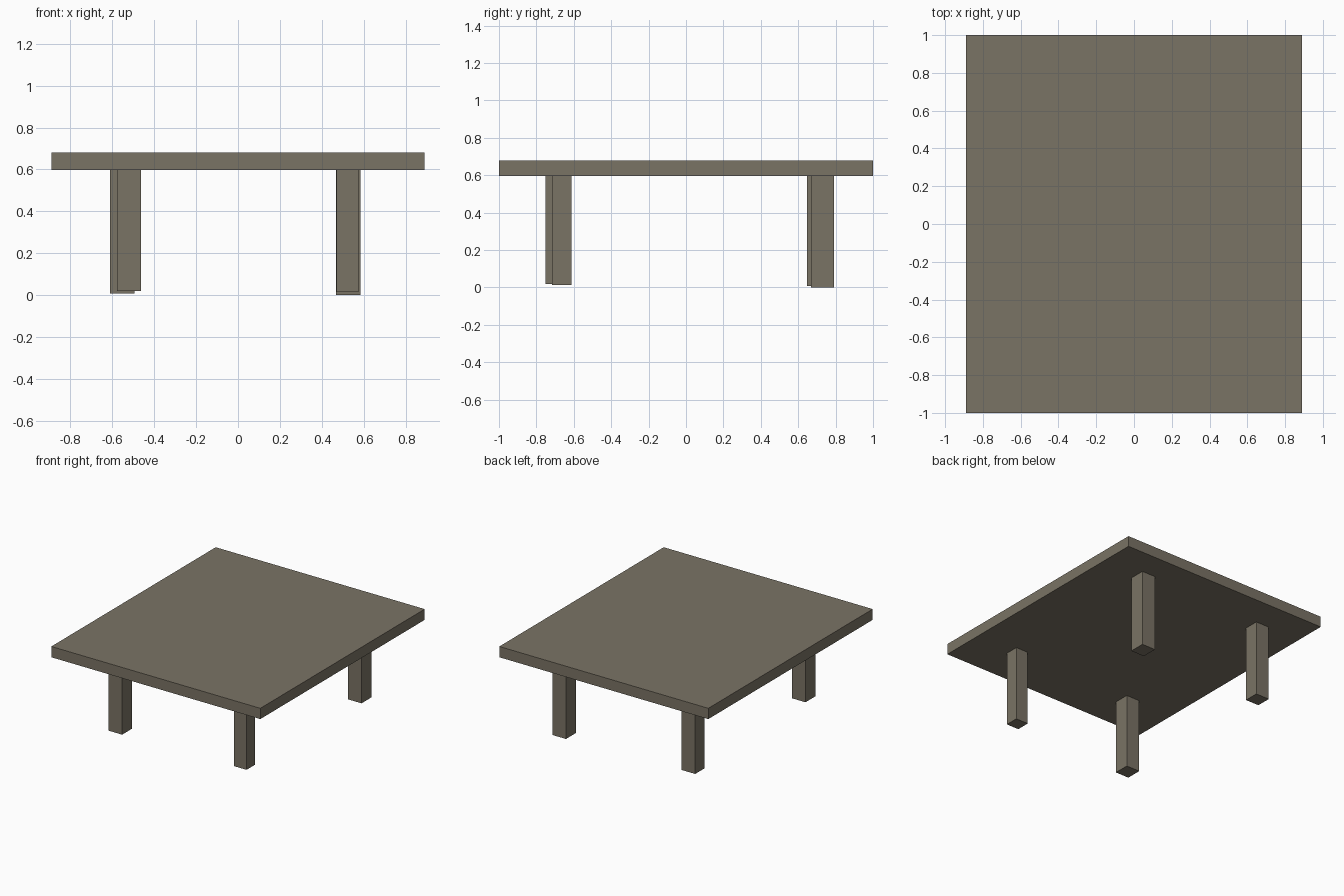
import bpy
import bmesh
from mathutils import Matrix, Vector

if "Cube" in bpy.data.objects:
    bpy.data.objects.remove(bpy.data.objects["Cube"])

# One weathered grey-brown wood colour
wood = bpy.data.materials.new("grey_brown_wood")
wood.diffuse_color = (0.195, 0.172, 0.130, 1.0)
wood.use_nodes = True
wood.node_tree.nodes["Principled BSDF"].inputs["Base Color"].default_value = wood.diffuse_color


def box(name, lo, hi):
    """Flat-faced box between two opposite corners."""
    lo, hi = Vector(lo), Vector(hi)
    bm = bmesh.new()
    bmesh.ops.create_cube(bm, size=1.0, matrix=Matrix.Translation(
        (lo + hi) / 2) @ Matrix.Diagonal((*(hi - lo), 1.0)))
    mesh = bpy.data.meshes.new(name)
    bm.to_mesh(mesh)
    bm.free()
    mesh.materials.append(wood)
    obj = bpy.data.objects.new(name, mesh)
    bpy.context.collection.objects.link(obj)
    return obj


# Tabletop slab
UNDERSIDE = 0.597
box("tabletop", (-0.89, -1.0, UNDERSIDE), (0.89, 1.0, 0.68))

# Four slightly uneven legs: x range, y range, foot height
legs = {
    "front_left_leg": ((-0.577, -0.462), (-0.75, -0.63), 0.02),
    "front_right_leg": ((0.47, 0.575), (-0.717, -0.613), 0.014),
    "back_left_leg": ((-0.61, -0.495), (0.646, 0.76), 0.008),
    "back_right_leg": ((0.469, 0.585), (0.667, 0.79), 0.0),
}
for name, (xs, ys, foot) in legs.items():
    box(name, (xs[0], ys[0], foot), (xs[1], ys[1], UNDERSIDE))
